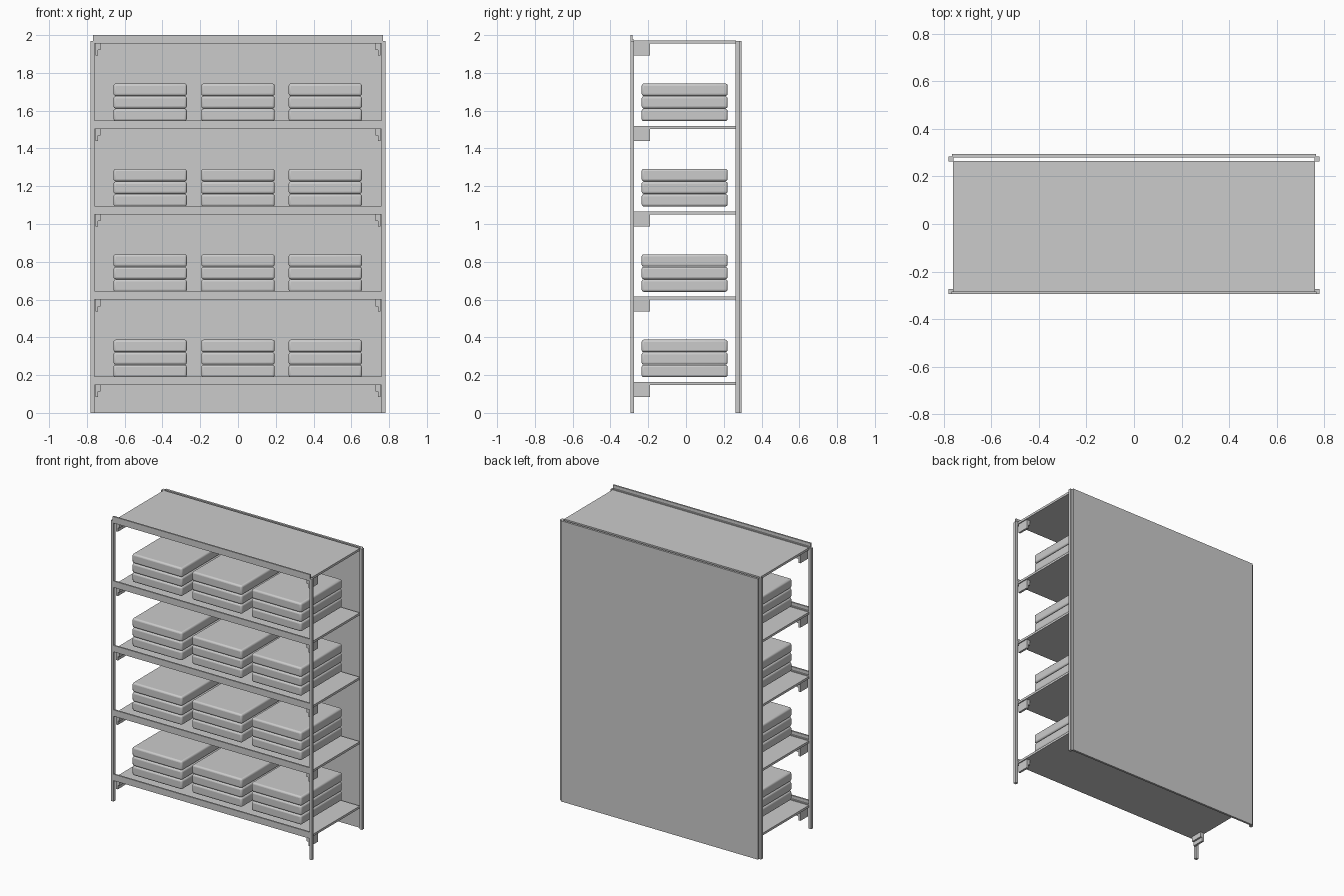
import bpy

if "Cube" in bpy.data.objects:
    bpy.data.objects.remove(bpy.data.objects["Cube"])

GREY = bpy.data.materials.new("plain_grey")
GREY.diffuse_color = (0.6, 0.6, 0.6, 1.0)
GREY.use_nodes = True
GREY.node_tree.nodes["Principled BSDF"].inputs["Base Color"].default_value = GREY.diffuse_color


def box(name, x, y, z, bevel=0.0, segments=2):
    """Box spanning three (min, max) ranges, optionally with rounded edges."""
    bpy.ops.mesh.primitive_cube_add(size=1, location=[(a + b) / 2 for a, b in (x, y, z)])
    ob = bpy.context.object
    ob.name = name
    ob.scale = [b - a for a, b in (x, y, z)]
    bpy.ops.object.transform_apply(location=False, rotation=False, scale=True)
    ob.data.materials.append(GREY)
    if bevel:
        mod = ob.modifiers.new("rounded_edges", 'BEVEL')
        mod.width = bevel
        mod.segments = segments
        bpy.ops.object.shade_smooth_by_angle(angle=0.6)
    return ob


def sided(name, x, y, z):
    """The same box on the right and on the left."""
    box(name + "_right", x, y, z)
    box(name + "_left", (-x[1], -x[0]), y, z)


PITCH = 0.452          # distance between shelves
SHELF_TOP = 0.163      # top of the lowest shelf

# Upright frame and back
sided("front_post", (0.76, 0.78), (-0.295, -0.274), (0.0, 1.97))
sided("back_post", (0.76, 0.78), (0.262, 0.283), (0.0, 1.97))
box("back_panel", (-0.765, 0.765), (0.28, 0.295), (0.0, 1.97))

# Shelves, each with a raised front rail and two corner brackets
for i in range(5):
    top = SHELF_TOP + i * PITCH
    low = top - 0.016
    box(f"shelf_{i}", (-0.762, 0.762), (-0.278, 0.264), (low, top))
    box(f"rail_lip_{i}", (-0.767, 0.767), (-0.295, -0.284), (low, top + 0.029))
    box(f"rail_foot_{i}", (-0.762, 0.762), (-0.284, -0.274), (low, top + 0.006))
    sided(f"bracket_plate_{i}", (0.74, 0.755), (-0.276, -0.19), (low - 0.063, low))
    sided(f"bracket_flange_{i}", (0.727, 0.74), (-0.276, -0.19), (low - 0.035, low))

# Three stacks of three soft pads on every shelf but the top one
LAYER = 0.0665
for i in range(4):
    base = SHELF_TOP + i * PITCH + 0.026
    for s, x in enumerate((-0.465, 0.0, 0.462)):
        for k in range(3):
            z = base + k * LAYER
            box(f"pad_{i}_{s}_{k}", (x - 0.194, x + 0.194), (-0.235, 0.22),
                (z, z + LAYER - 0.001), bevel=0.012, segments=3)
